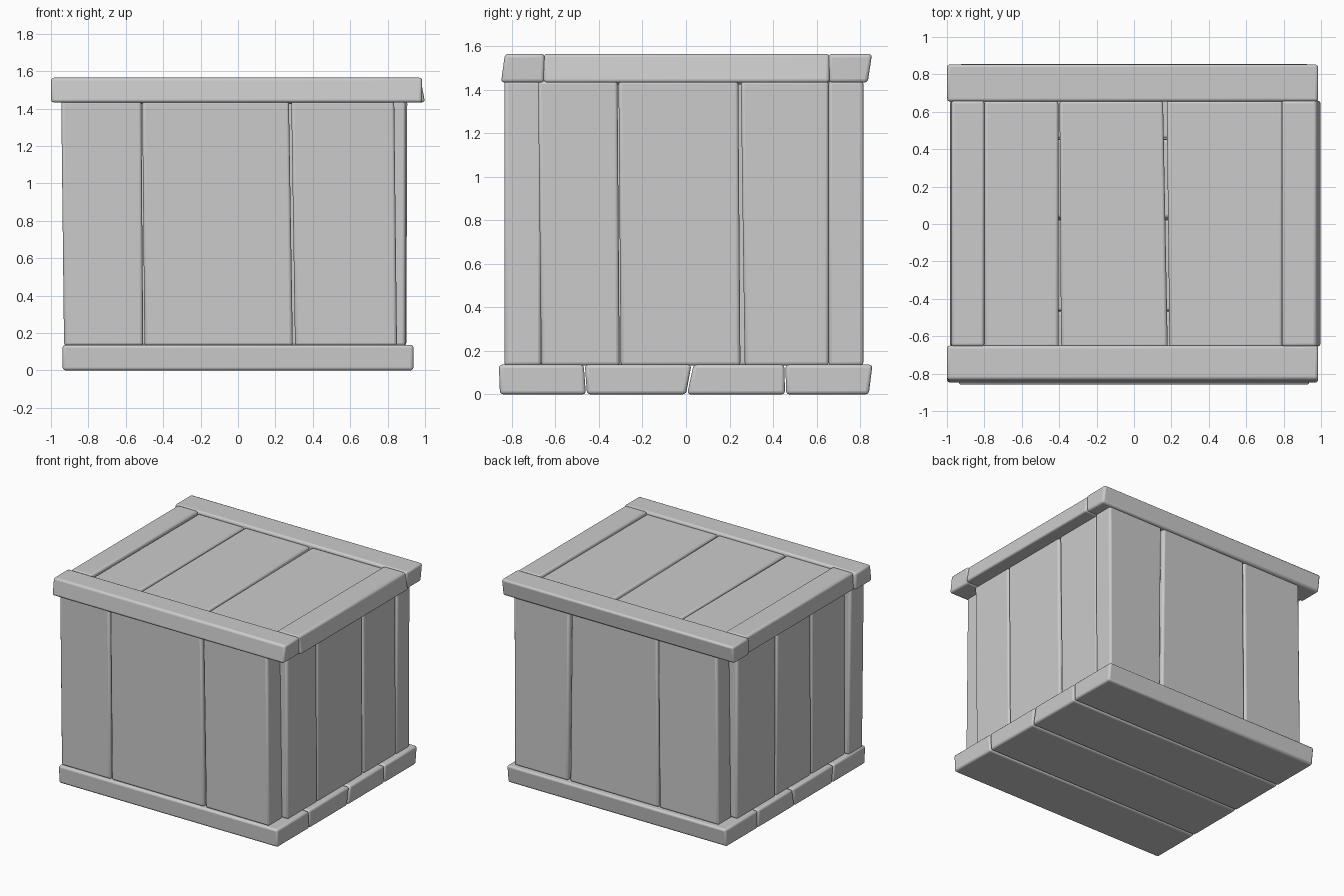
import bpy, bmesh
from mathutils import Vector

if "Cube" in bpy.data.objects:
    bpy.data.objects.remove(bpy.data.objects["Cube"])

AXES = {'x': ((0, 1, 0), (0, 0, 1), (1, 0, 0)),
        'y': ((1, 0, 0), (0, 0, 1), (0, 1, 0)),
        'z': ((1, 0, 0), (0, 1, 0), (0, 0, 1))}


def plank(name, axis, quad, lo, hi, bevel=0.016):
    """Extrude a four-cornered outline along an axis and round its edges."""
    u, v, w = (Vector(a) for a in AXES[axis])
    bm = bmesh.new()
    a, b = ([bm.verts.new(u * p + v * q + w * d) for p, q in quad] for d in (lo, hi))
    bm.faces.new(a)
    bm.faces.new(b[::-1])
    for i in range(4):
        j = (i + 1) % 4
        bm.faces.new((a[j], a[i], b[i], b[j]))
    bmesh.ops.recalc_face_normals(bm, faces=bm.faces[:])
    me = bpy.data.meshes.new(name)
    bm.to_mesh(me)
    bm.free()
    ob = bpy.data.objects.new(name, me)
    bpy.context.collection.objects.link(ob)
    m = ob.modifiers.new("Rounded", 'BEVEL')
    m.width, m.segments = bevel, 3
    bpy.context.view_layer.objects.active = ob
    ob.select_set(True)
    bpy.ops.object.shade_smooth_by_angle(angle=0.7)
    ob.select_set(False)


def row(name, axis, spans, v0, v1, lo, hi):
    """Planks side by side; each span is low-end min/max, high-end min/max."""
    for i, (a, b, c, d) in enumerate(spans, 1):
        plank(f"{name}_{i}", axis, [(a, v0), (b, v0), (d, v1), (c, v1)], lo, hi)


# Floor boards
row("floor_board", 'x', [(-.855, -.46, -.86, -.47), (-.455, 0, -.465, .025),
                         (.005, .455, .035, .452), (.46, .84, .457, .857)],
    0, .137, -.938, .938)

# Front and back walls
Z0, Z1 = .132, 1.442
row("front_plank", 'y', [(-.93, -.507, -.945, -.517), (-.5, .293, -.512, .272),
                         (.305, .85, .285, .835)], Z0, Z1, -.835, -.665)
row("back_plank", 'y', [(-.85, -.34, -.835, -.33), (-.335, .425, -.325, .41),
                        (.44, .9, .43, .905)], Z0, Z1, .655, .815)

# Right and left walls
row("right_plank", 'x', [(-.665, -.305, -.68, -.315), (-.3, .25, -.31, .24),
                         (.27, .657, .252, .655)], Z0, Z1, .73, .895)
row("left_plank", 'x', [(-.667, -.26, -.665, -.25), (-.25, .18, -.24, .17),
                        (.19, .657, .185, .657)], Z0, Z1, -.9, -.735)

# Lid panel boards
row("lid_board", 'z', [(-.8, -.403, -.8, -.405), (-.39, .18, -.398, .155),
                       (.19, .795, .175, .795)], -.66, .66, 1.425, 1.545)

# Lid frame
B, T = 1.433, 1.565
plank("lid_front_beam", 'x', [(-.85, B), (-.65, B), (-.65, T), (-.832, T)], -1, .985)
plank("lid_back_beam", 'x', [(.655, B), (.835, B), (.855, T), (.655, T)], -1, .985)
for name, x0, x1, t0, t1 in (("left", -.985, -.8, -.975, -.8),
                             ("right", .79, 1, .79, .975)):
    plank(f"lid_{name}_beam", 'y', [(x0, B), (x1, B), (t1, T), (t0, T)], -.655, .66)
